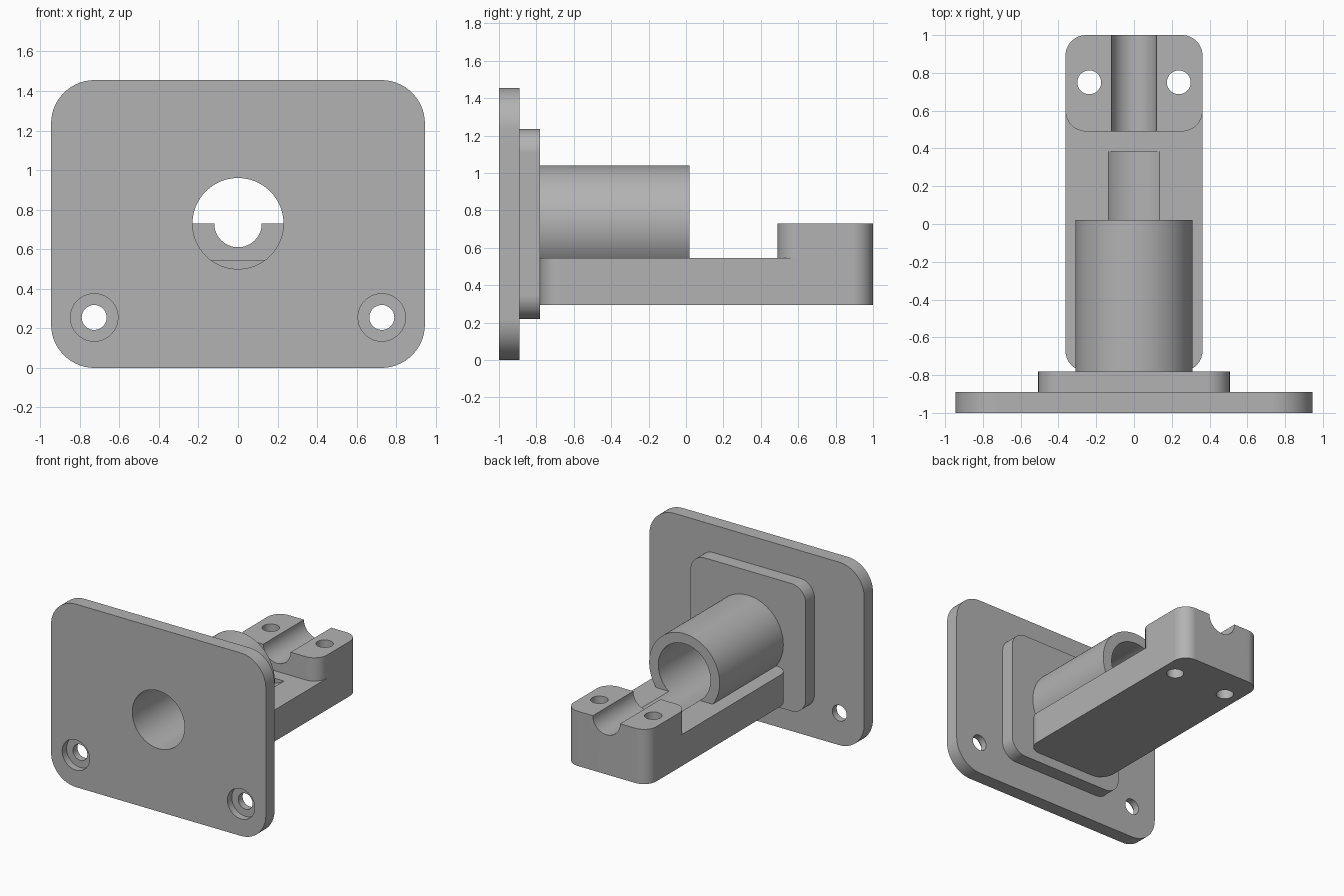
import bpy, bmesh
from math import sin, cos, pi, radians
from mathutils import Matrix, Vector

if "Cube" in bpy.data.objects:
    bpy.data.objects.remove(bpy.data.objects["Cube"])

grey = bpy.data.materials.new("light_grey")
grey.use_nodes = True
colour = (0.45, 0.45, 0.45, 1)
grey.diffuse_color = colour
grey.node_tree.nodes["Principled BSDF"].inputs["Base Color"].default_value = colour

# local z of a prism mapped to +y, local y to z
TO_Y = Matrix(((1, 0, 0, 0), (0, 0, 1, 0), (0, 1, 0, 0), (0, 0, 0, 1)))
AXIS_Z = 0.73


def prism(name, points, low, high, along_y=False):
    """Extrude a closed outline along z, or along y."""
    bm = bmesh.new()
    face = bm.faces.new([bm.verts.new((x, y, low)) for x, y in points])
    result = bmesh.ops.extrude_face_region(bm, geom=[face])
    verts = [g for g in result["geom"] if isinstance(g, bmesh.types.BMVert)]
    bmesh.ops.translate(bm, verts=verts, vec=Vector((0, 0, high - low)))
    if along_y:
        bm.transform(TO_Y)
    bmesh.ops.recalc_face_normals(bm, faces=bm.faces)
    mesh = bpy.data.meshes.new(name)
    bm.to_mesh(mesh)
    bm.free()
    mesh.materials.append(grey)
    obj = bpy.data.objects.new(name, mesh)
    bpy.context.collection.objects.link(obj)
    return obj


def rounded(half_width, bottom, top, radius, steps=14):
    """Rectangle outline with rounded corners."""
    x, points = half_width - radius, []
    centres = [(x, top - radius), (-x, top - radius), (-x, bottom + radius), (x, bottom + radius)]
    for i, (cx, cy) in enumerate(centres):
        for s in range(steps + 1):
            a = (i + s / steps) * pi / 2
            points.append((cx + radius * cos(a), cy + radius * sin(a)))
    return points


def circle(cx, cy, radius, steps=64):
    return [(cx + radius * cos(2 * pi * i / steps), cy + radius * sin(2 * pi * i / steps))
            for i in range(steps)]


def combine(obj, other, operation):
    """Apply a boolean and discard the second solid."""
    mod = obj.modifiers.new(operation.lower(), 'BOOLEAN')
    mod.operation, mod.object, mod.solver = operation, other, 'EXACT'
    bpy.context.view_layer.objects.active = obj
    bpy.ops.object.modifier_apply(modifier=mod.name)
    bpy.data.objects.remove(other)


def cut(obj, x, c, radius, low, high, along_y=True):
    combine(obj, prism("cutter", circle(x, c, radius), low, high, along_y), 'DIFFERENCE')


# Mounting plate with counterbored screw holes
plate = prism("mounting_plate", rounded(0.945, 0, 1.455, 0.22), -1, -0.89, True)
for x in (-0.727, 0.727):
    for z in (0.255, 1.2):
        cut(plate, x, z, 0.063, -1.1, -0.8)
        cut(plate, x, z, 0.12, -1.1, -0.945)

# Raised pad behind the plate
pad = prism("raised_pad", rounded(0.507, 0.22, 1.235, 0.125), -0.89, -0.78, True)

# Arm with end block and tube joined into one solid
arm = prism("support_arm", rounded(0.363, -0.78, 1, 0.11), 0.295, 0.545)
block = prism("end_block", rounded(0.363, 0.49, 1, 0.11), 0.5, AXIS_Z)
tube = prism("tube", circle(0, AXIS_Z, 0.31, 96), -0.78, 0.02, True)
combine(arm, block, 'UNION')
combine(arm, tube, 'UNION')

# Main bore, cradle groove and clamp holes
for part in (plate, pad, arm):
    cut(part, 0, AXIS_Z, 0.23, -1.1, 0.385)
cut(arm, 0, AXIS_Z, 0.12, 0.3, 1.1)
for x in (-0.237, 0.237):
    cut(arm, x, 0.75, 0.063, 0.2, 0.9, False)

# Smooth curved walls, crisp edges
bpy.ops.object.select_all(action='DESELECT')
for part in (plate, pad, arm):
    part.select_set(True)
bpy.context.view_layer.objects.active = arm
bpy.ops.object.shade_smooth_by_angle(angle=radians(30))
for part in (plate, pad, arm):
    part.modifiers.new("even_normals", 'WEIGHTED_NORMAL').keep_sharp = True
